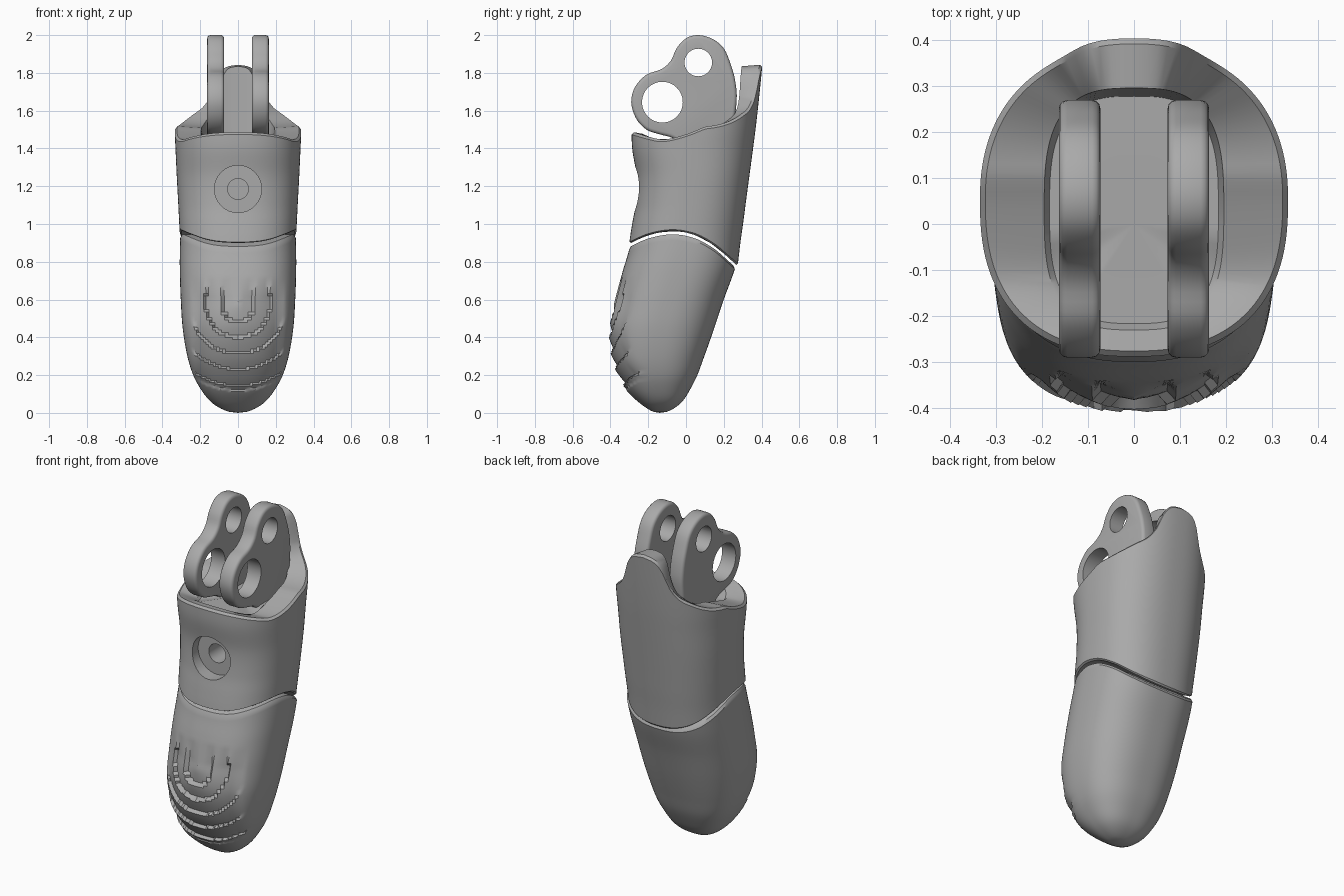
import bpy, bmesh, math
from mathutils import Matrix, Vector

if "Cube" in bpy.data.objects:
    bpy.data.objects.remove(bpy.data.objects["Cube"])

grey = bpy.data.materials.new("matte_grey")
grey.diffuse_color = (0.40, 0.40, 0.40, 1)
grey.use_nodes = True
grey.node_tree.nodes["Principled BSDF"].inputs["Base Color"].default_value = grey.diffuse_color
N = 112  # points around each ring


def interp(table, k):
    """Smooth interpolation through rows (key, value, ...); returns the values."""
    k = min(max(k, table[0][0]), table[-1][0])
    i = max(j for j in range(len(table) - 1) if table[j][0] <= k)
    a, b = table[i], table[i + 1]
    p, q = table[max(i - 1, 0)], table[min(i + 2, len(table) - 1)]
    h = b[0] - a[0]
    t = (k - a[0]) / h
    out = []
    for c in range(1, len(a)):
        m0 = (b[c] - p[c]) / (b[0] - p[0]) * h
        m1 = (q[c] - a[c]) / (q[0] - a[0]) * h
        out.append((2*t**3 - 3*t*t + 1) * a[c] + (t**3 - 2*t*t + t) * m0
                   + (3*t*t - 2*t**3) * b[c] + (t**3 - t*t) * m1)
    return out


def oval(a, half, front, back, power):
    """Point on a squarish oval; a = 0 points right, a = pi/2 points back."""
    c, s, e = math.cos(a), math.sin(a), 2 / power
    x = half * math.copysign(abs(c) ** e, c)
    y = (front + back) / 2 + (back - front) / 2 * math.copysign(abs(s) ** e, s)
    return x, y


def make_object(name, bm):
    bmesh.ops.recalc_face_normals(bm, faces=bm.faces)
    me = bpy.data.meshes.new(name)
    bm.to_mesh(me)
    bm.free()
    ob = bpy.data.objects.new(name, me)
    bpy.context.collection.objects.link(ob)
    me.materials.append(grey)
    return ob


def activate(ob):
    bpy.ops.object.select_all(action='DESELECT')
    ob.select_set(True)
    bpy.context.view_layer.objects.active = ob


def smooth(ob, deg=35):
    activate(ob)
    bpy.ops.object.shade_smooth_by_angle(angle=math.radians(deg))


def drill(ob, axis, center, radius, length):
    """Cut a round hole through ob along the x or y axis."""
    bm = bmesh.new()
    bmesh.ops.create_cone(bm, cap_ends=True, segments=32, radius1=radius,
                          radius2=radius, depth=length)
    turn = Matrix.Rotation(math.pi / 2, 4, 'Y' if axis == 'x' else 'X')
    bmesh.ops.transform(bm, matrix=Matrix.Translation(center) @ turn, verts=bm.verts)
    cutter = make_object("hole_cutter", bm)
    cutter.hide_render = True
    mod = ob.modifiers.new("hole", 'BOOLEAN')
    mod.operation, mod.solver, mod.object = 'DIFFERENCE', 'EXACT', cutter
    activate(ob)
    bpy.ops.object.modifier_apply(modifier=mod.name)
    bpy.data.objects.remove(cutter)


def skin(name, rings, start, end):
    """Bridge rings of points, closing both ends to a point."""
    bm = bmesh.new()
    loops = [[bm.verts.new(p) for p in r] for r in rings]
    for r0, r1 in zip(loops, loops[1:]):
        for i in range(N):
            j = (i + 1) % N
            bm.faces.new((r0[i], r0[j], r1[j], r1[i]))
    for loop, tip in ((loops[0], start), (loops[-1], end)):
        v = bm.verts.new(tip)
        for i in range(N):
            bm.faces.new((loop[i], loop[(i + 1) % N], v))
    return make_object(name, bm)


def wall_ring(table, lo, hi, t, power):
    """Ring of the outer wall, a share t of the way from lo(x, y) to hi(x, y)."""
    ring = []
    for i in range(N):
        a, z = 2 * math.pi * i / N, 0.9 * t
        for _ in range(14):
            x, y = oval(a, *interp(table, math.sqrt(max(z, 0))), power)
            z = lo(x, y) * (1 - t) + hi(x, y) * t
        ring.append((x, y, z))
    return ring


def cap_ring(ring, s, f, cy):
    out = []
    for x, y, _ in ring:
        x, y = x * s, cy + (y - cy) * s
        out.append((x, y, f(x, y)))
    return out


def rooted(rows):
    return [(math.sqrt(r[0]), *r[1:]) for r in rows]


# Curved joint between the two segments
JOINT = [(-0.31, 0.885), (-0.2, 0.935), (-0.07, 0.957), (0.05, 0.935),
         (0.15, 0.88), (0.22, 0.82), (0.28, 0.765)]


def joint(x, y):
    return interp(JOINT, y)[0]


# Fingertip: height, half width, front y, back y
TIP = rooted([(0, 0, -0.14, -0.14), (0.02, 0.085, -0.20, -0.07), (0.06, 0.145, -0.255, -0.02),
              (0.13, 0.2, -0.325, 0.025), (0.2, 0.237, -0.365, 0.06), (0.3, 0.268, -0.398, 0.097),
              (0.45, 0.293, -0.408, 0.15), (0.6, 0.303, -0.375, 0.2), (0.75, 0.308, -0.335, 0.255),
              (0.85, 0.308, -0.305, 0.285), (0.96, 0.305, -0.28, 0.32)])


def tip_top(x, y):
    return joint(x, y) - 0.012


def grip(p):
    """Stepped grip ridges pressed into the front of the fingertip."""
    x, y, z = p
    r = math.hypot(x, min(z - 0.57, 0))
    if y > -0.2 or z > 0.72 or r > 0.45:
        return p
    fade = min(1, (0.72 - z) / 0.12) * min(1, max(0, (0.25 - abs(x)) / 0.05))
    return x, y + 0.028 * fade * ((r / 0.085) % 1), z


levels = 76
rings = [wall_ring(TIP, lambda x, y: 0, tip_top, 0.985 * (k / levels) ** 1.4, 2.5)
         for k in range(2, levels + 1)]
rings = [[grip(p) for p in r] for r in rings]
rings += [cap_ring(rings[-1], s, tip_top, 0) for s in (0.97, 0.75, 0.5, 0.2)]
smooth(skin("fingertip", rings, (0, -0.14, 0), (0, 0, tip_top(0, 0))))

# Middle segment: height, half width, front y, back y
SHELL = rooted([(0.75, 0.30, -0.31, 0.27), (0.9, 0.306, -0.30, 0.288), (1.0, 0.311, -0.285, 0.302),
                (1.1, 0.316, -0.268, 0.315), (1.25, 0.324, -0.262, 0.335), (1.4, 0.331, -0.285, 0.355),
                (1.5, 0.335, -0.288, 0.368), (1.65, 0.335, -0.288, 0.385), (1.85, 0.335, -0.288, 0.405)])
RIM_FRONT = [(-0.3, 1.485), (-0.2, 1.455), (-0.12, 1.442), (0, 1.47), (0.1, 1.51)]
RIM_BACK = [(0, 1.845), (0.07, 1.83), (0.11, 1.785), (0.15, 1.68), (0.19, 1.62),
            (0.25, 1.575), (0.335, 1.51)]


def rim(x, y):
    return interp(RIM_BACK, abs(x))[0] if y > 0.1 else interp(RIM_FRONT, y)[0]


def shell_base(x, y):
    return joint(x, y) + 0.006


levels = 24
walls = [wall_ring(SHELL, shell_base, rim, 0.015 + 0.972 * k / levels, 2.4)
         for k in range(levels + 1)]
rings = [cap_ring(walls[0], s, shell_base, 0) for s in (0.2, 0.5, 0.75, 0.97)] + walls
lip, mouth, floor = [], [], []
for i, (x, y, z) in enumerate(walls[-1]):
    a = 2 * math.pi * i / N
    lip.append((x * 0.965, 0.06 + (y - 0.06) * 0.965, z + 0.012))
    mx, my = oval(a, 0.195, -0.23, 0.295, 3)
    mouth.append((mx, my, z + 0.004))
    floor.append((mx * 0.94, my * 0.94, min(1.45, z - 0.008)))
shell = skin("middle_segment", rings + [lip, mouth, floor],
             (0, 0, shell_base(0, 0)), (0, 0, 1.45))
# Stepped screw recess in the front
drill(shell, 'y', (0, -0.29, 1.185), 0.125, 0.19)
drill(shell, 'y', (0, -0.15, 1.185), 0.055, 0.4)
smooth(shell)

# Pair of hinge lugs with two pin holes each
LUG = [(-0.29, 1.645), (-0.27, 1.725), (-0.21, 1.79), (-0.13, 1.82), (-0.08, 1.865),
       (-0.05, 1.93), (0.0, 1.983), (0.065, 2.0), (0.14, 1.98), (0.2, 1.93), (0.235, 1.85),
       (0.26, 1.76), (0.268, 1.65), (0.24, 1.5), (0.15, 1.41), (0, 1.41), (-0.07, 1.455),
       (-0.14, 1.475), (-0.21, 1.5), (-0.265, 1.56)]
for side, label in ((1, "right"), (-1, "left")):
    bm = bmesh.new()
    verts, n = [], len(LUG)
    for i in range(n):
        p = [(j, *LUG[(i + j) % n]) for j in (-1, 0, 1, 2)]
        for k in range(4):
            verts.append(bm.verts.new((side * 0.073, *interp(p, k / 4))))
    face = bm.faces.new(verts)
    moved = bmesh.ops.extrude_face_region(bm, geom=[face])["geom"]
    bmesh.ops.translate(bm, vec=Vector((side * 0.09, 0, 0)),
                        verts=[g for g in moved if isinstance(g, bmesh.types.BMVert)])
    lug = make_object(label + "_hinge_lug", bm)
    bev = lug.modifiers.new("round_edges", 'BEVEL')
    bev.width, bev.segments, bev.limit_method = 0.018, 3, 'ANGLE'
    bev.angle_limit = math.radians(60)
    activate(lug)
    bpy.ops.object.modifier_apply(modifier=bev.name)
    drill(lug, 'x', (side * 0.118, -0.125, 1.645), 0.108, 0.3)
    drill(lug, 'x', (side * 0.118, 0.065, 1.855), 0.073, 0.3)
    smooth(lug)
